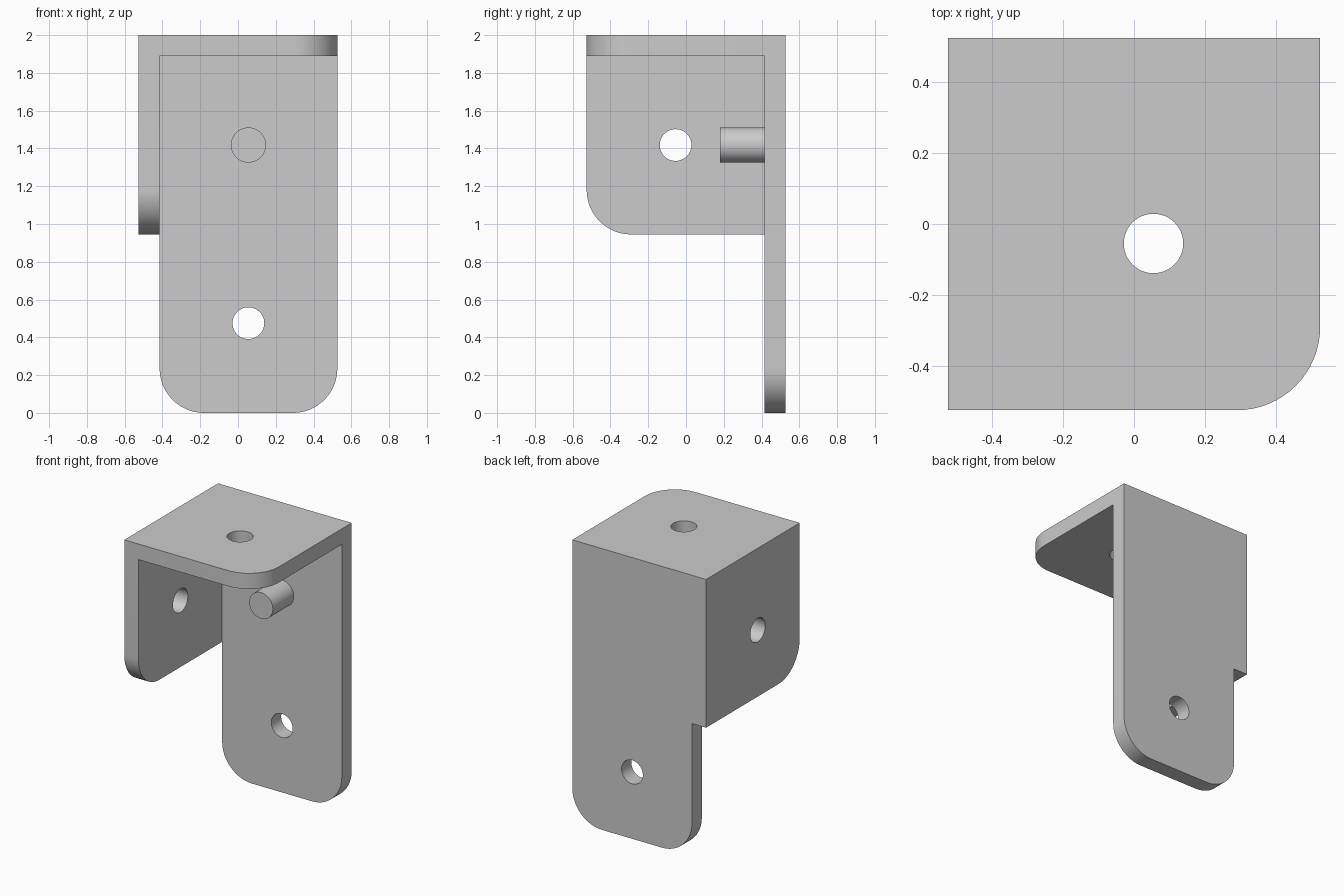
import bpy, bmesh, math
from mathutils import Vector, Matrix

if "Cube" in bpy.data.objects:
    bpy.data.objects.remove(bpy.data.objects["Cube"])

H = 0.526          # half width of the bracket
INNER = 0.415      # inner face of the flanges
TOP = 2.0
UNDER = TOP - (H - INNER)
MID = 0.945        # lower edge of the short flange
R = 0.235          # corner radius
C = 0.055          # hole offset from the centre
HOLE_Z = 1.418

grey = bpy.data.materials.new("plain grey")
grey.use_nodes = True
grey.diffuse_color = (0.6, 0.6, 0.6, 1)
grey.node_tree.nodes["Principled BSDF"].inputs["Base Color"].default_value = (0.6, 0.6, 0.6, 1)


def make_object(name, bm):
    bmesh.ops.recalc_face_normals(bm, faces=bm.faces[:])
    mesh = bpy.data.meshes.new(name)
    bm.to_mesh(mesh)
    bm.free()
    mesh.materials.append(grey)
    obj = bpy.data.objects.new(name, mesh)
    bpy.context.collection.objects.link(obj)
    return obj


def outline(corners, steps=16):
    """Turn (u, v, radius) right-angled corners into a rounded outline."""
    points = []
    for i, (u, v, r) in enumerate(corners):
        p = Vector((u, v))
        if r == 0:
            points.append(p)
            continue
        a = (Vector(corners[i - 1][:2]) - p).normalized() * r
        b = (Vector(corners[(i + 1) % len(corners)][:2]) - p).normalized() * r
        for k in range(steps + 1):
            t = math.pi / 2 * k / steps
            points.append(p + a + b - b * math.cos(t) - a * math.sin(t))
    return points


def plate(name, corners, axis, low, high):
    """Extrude a rounded outline along one axis."""
    bm = bmesh.new()
    verts = []
    for p in outline(corners):
        co = list(p)
        co.insert(axis, low)
        verts.append(bm.verts.new(co))
    face = bm.faces.new(verts)
    new = bmesh.ops.extrude_face_region(bm, geom=[face])["geom"]
    shift = Vector((0, 0, 0))
    shift[axis] = high - low
    bmesh.ops.translate(bm, vec=shift, verts=[g for g in new if isinstance(g, bmesh.types.BMVert)])
    return make_object(name, bm)


def rod(name, centre, axis, radius, length):
    bm = bmesh.new()
    turn = (Matrix.Rotation(math.pi / 2, 4, 'Y'), Matrix.Rotation(math.pi / 2, 4, 'X'), Matrix())[axis]
    bmesh.ops.create_cone(bm, cap_ends=True, segments=48, radius1=radius, radius2=radius,
                          depth=length, matrix=Matrix.Translation(centre) @ turn)
    return make_object(name, bm)


def combine(target, other, operation):
    """Apply a boolean and discard the second shape."""
    mod = target.modifiers.new(operation.lower(), 'BOOLEAN')
    mod.operation, mod.solver, mod.object = operation, 'EXACT', other
    bpy.context.view_layer.objects.active = target
    bpy.ops.object.modifier_apply(modifier=mod.name)
    bpy.data.objects.remove(other)


def smooth(obj):
    bpy.ops.object.select_all(action='DESELECT')
    obj.select_set(True)
    bpy.context.view_layer.objects.active = obj
    bpy.ops.object.shade_smooth_by_angle(angle=math.radians(30))


# Three flanges meeting at one corner
bracket = plate("corner_bracket", [(-H, -H, 0), (H, -H, R), (H, H, 0), (-H, H, 0)], 2, UNDER, TOP)
side = plate("side_flange", [(-H, MID, R), (H, MID, 0), (H, TOP, 0), (-H, TOP, 0)], 0, -H, -INNER)
back = plate("back_flange", [(-INNER, 0, R), (H, 0, R), (H, TOP, 0), (-INNER, TOP, 0)], 1, INNER, H)
combine(bracket, side, 'UNION')
combine(bracket, back, 'UNION')

# One screw hole through each flange
for centre, axis in (((C, -C, TOP), 2), ((-H, -C, HOLE_Z), 0), ((C, H, 0.475), 1)):
    combine(bracket, rod("hole_cutter", centre, axis, 0.084, 0.4), 'DIFFERENCE')
smooth(bracket)

# Locating pin on the inside of the back flange
pin_front, pin_back = 0.18, INNER + 0.03
pin = rod("locating_pin", (C, (pin_front + pin_back) / 2, HOLE_Z), 1, 0.093, pin_back - pin_front)
smooth(pin)
